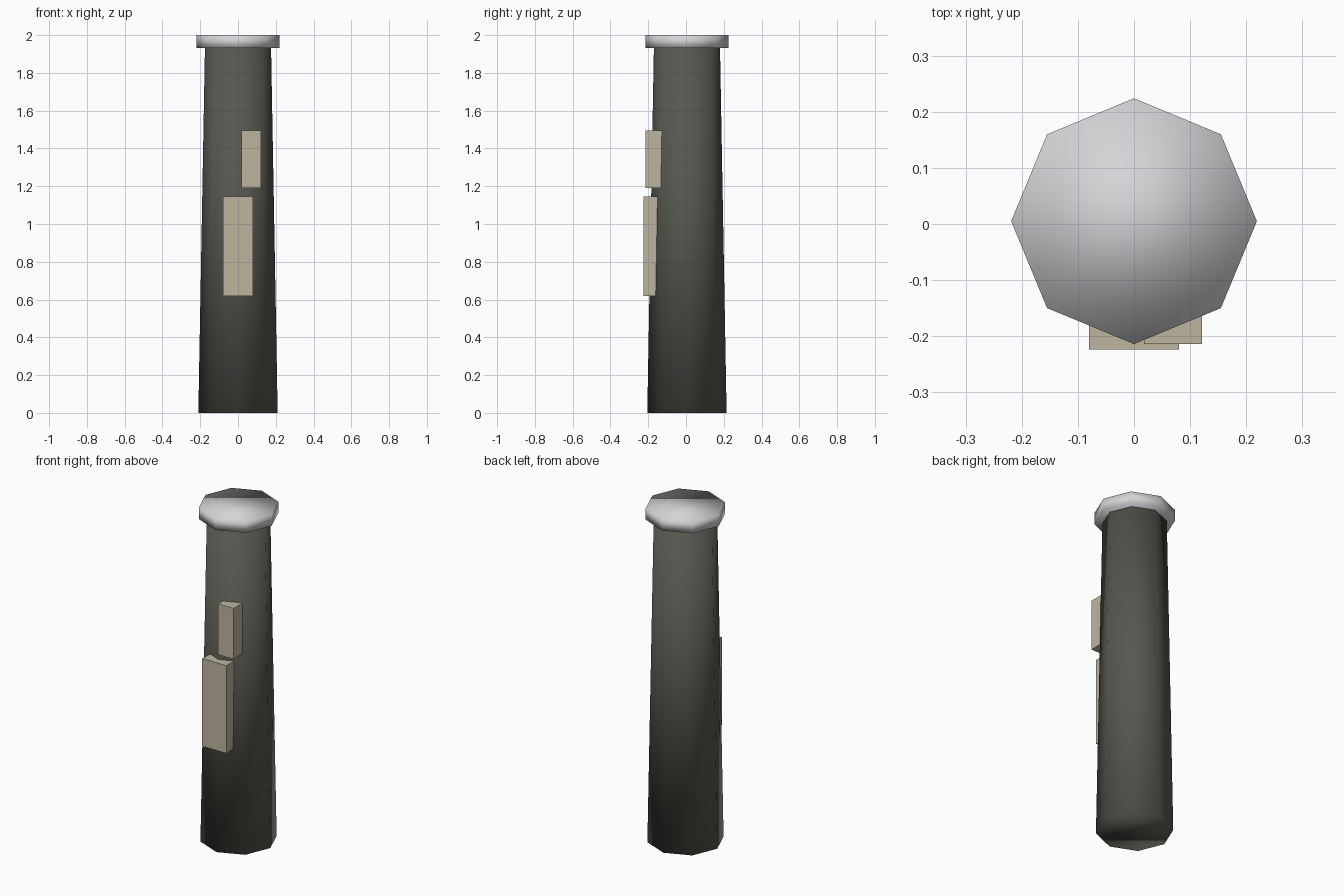
import bpy

cube = bpy.data.objects.get("Cube")
if cube:
    bpy.data.objects.remove(cube, do_unlink=True)

CENTRE_Y = 0.005


def make_material(name, rgb):
    mat = bpy.data.materials.new(name)
    mat.use_nodes = True
    mat.diffuse_color = (*rgb, 1)
    mat.node_tree.nodes["Principled BSDF"].inputs["Base Color"].default_value = (*rgb, 1)
    return mat


def octagon_prism(name, bottom_radius, top_radius, z0, z1, mat):
    bpy.ops.mesh.primitive_cone_add(vertices=8, radius1=bottom_radius, radius2=top_radius,
                                    depth=z1 - z0, location=(0, CENTRE_Y, (z0 + z1) / 2))
    obj = bpy.context.object
    obj.name = name
    obj.data.materials.append(mat)
    # Fully smooth, caps included
    bpy.ops.object.shade_smooth()
    return obj


def box(name, low, high, mat):
    centre = [(a + b) / 2 for a, b in zip(low, high)]
    bpy.ops.mesh.primitive_cube_add(size=1, location=centre)
    obj = bpy.context.object
    obj.name = name
    obj.scale = [b - a for a, b in zip(low, high)]
    bpy.ops.object.transform_apply(location=False, rotation=False, scale=True)
    obj.data.materials.append(mat)
    return obj


dark_grey = make_material("dark_grey", (0.095, 0.095, 0.08))
pale_grey = make_material("pale_grey", (0.66, 0.66, 0.68))
tan = make_material("tan", (0.52, 0.46, 0.35))

# Tapered shaft and wider cap
octagon_prism("column", 0.21, 0.175, 0, 1.935, dark_grey)
octagon_prism("cap", 0.219, 0.219, 1.932, 2.0, pale_grey)

# Raised panels on the front
box("lower_panel", (-0.08, -0.224, 0.62), (0.08, -0.13, 1.145), tan)
box("upper_panel", (0.018, -0.214, 1.19), (0.121, -0.11, 1.495), tan)
